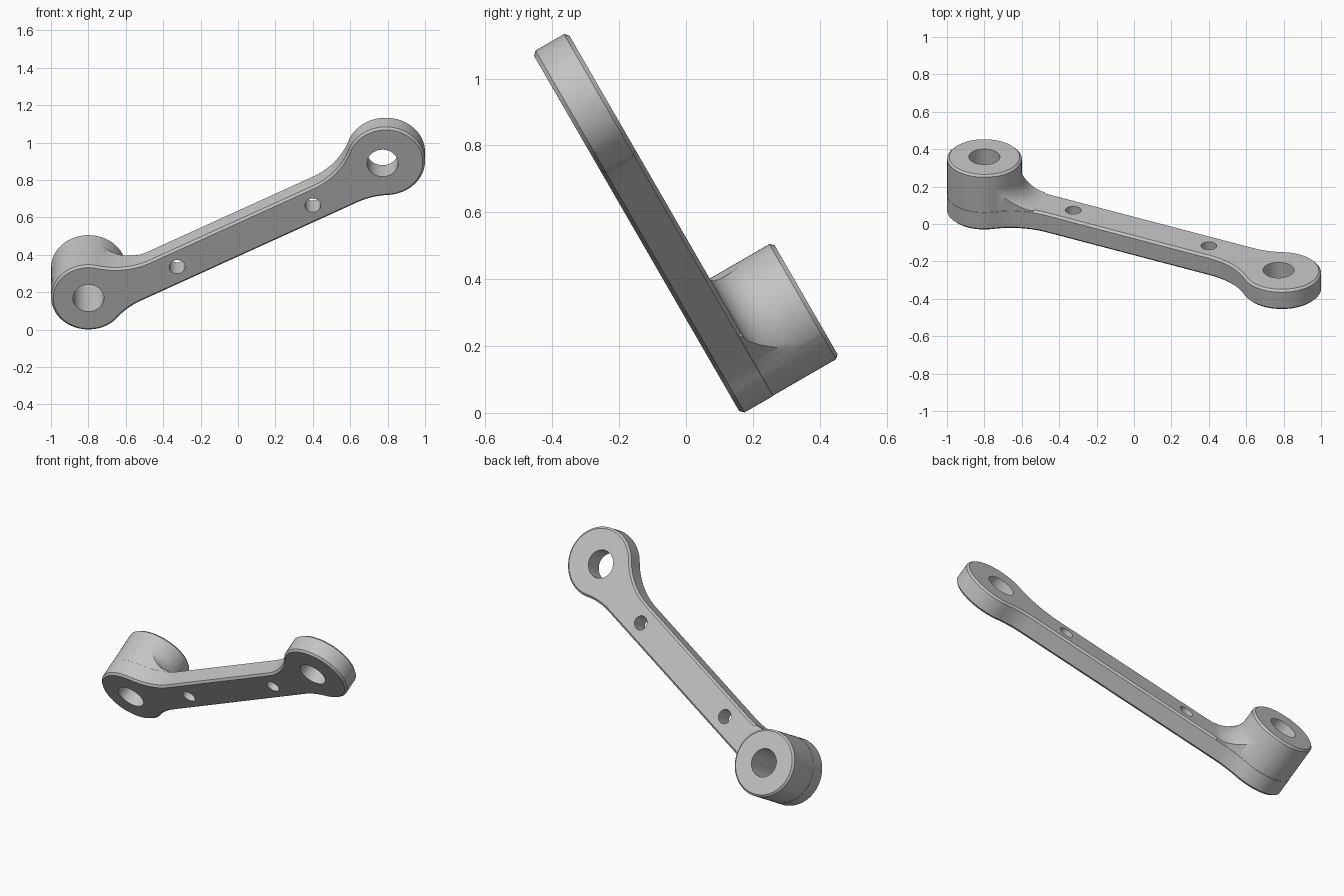
import bpy, bmesh
from math import atan2, atan, cos, sin, sqrt, pi, radians
from mathutils import Matrix, Vector

if "Cube" in bpy.data.objects:
    bpy.data.objects.remove(bpy.data.objects["Cube"])

THICK, DEPTH, CHAMFER = 0.122, 0.34, 0.012
HALF_WIDTH, BLEND = 0.1, 0.4
BOSS, EYE = (-0.877, 0.05), (0.921, 0.055)
BOSS_R, EYE_R = 0.2, 0.21

# Link frame: u along the arm, w across it, d from the front face to the back
a = atan(0.525)
across, back = Vector((0, -0.5, 0.866)), Vector((0, 0.866, 0.5))
side = Vector((1, 0, 0))
origin = Vector((0, 0.162, 0)) + across * 0.558
axis_u = side * cos(a) + across * sin(a)
axis_w = across * cos(a) - side * sin(a)
FRAME = Matrix((axis_u, axis_w, back)).transposed()

grey = bpy.data.materials.new("plain grey")
grey.use_nodes = True
grey.diffuse_color = (0.55, 0.55, 0.55, 1)
grey.node_tree.nodes["Principled BSDF"].inputs["Base Color"].default_value = (0.55, 0.55, 0.55, 1)


def arc(centre, radius, start, end, steps):
    return [(centre[0] + radius * cos(start + (end - start) * i / steps),
             centre[1] + radius * sin(start + (end - start) * i / steps))
            for i in range(steps + 1)]


def end_outline(u, w, radius, inset):
    """Round end blended into the arm, from its lower edge to its upper edge."""
    R, h, r = radius - inset, HALF_WIDTH - inset, BLEND + inset
    low, high = h + r + w, h + r - w
    du_low = sqrt((R + r) ** 2 - low ** 2)
    du_high = sqrt((R + r) ** 2 - high ** 2)
    ang_low, ang_high = atan2(low, du_low), atan2(-high, du_high)
    return (arc((u - du_low, -h - r), r, pi / 2, ang_low, 14)
            + arc((u, w), R, ang_low - pi, ang_high + pi, 72)[1:-1]
            + arc((u - du_high, h + r), r, ang_high, -pi / 2, 14))


def outline(inset=0.0):
    eye = end_outline(*EYE, EYE_R, inset)
    boss = end_outline(-BOSS[0], -BOSS[1], BOSS_R, inset)
    return eye + [(-u, -w) for u, w in boss]


def circle(centre, radius, steps=96):
    return arc(centre, radius, 0, 2 * pi, steps)[:-1]


def loft(name, sections):
    """Closed solid through (points, depth) sections."""
    bm = bmesh.new()
    rings = [[bm.verts.new(origin + FRAME @ Vector((u, w, d))) for u, w in pts]
             for pts, d in sections]
    for r1, r2 in zip(rings, rings[1:]):
        for i in range(len(r1)):
            bm.faces.new((r1[i - 1], r1[i], r2[i], r2[i - 1]))
    bm.faces.new(rings[0])
    bm.faces.new(rings[-1])
    bmesh.ops.recalc_face_normals(bm, faces=bm.faces)
    mesh = bpy.data.meshes.new(name)
    bm.to_mesh(mesh)
    bm.free()
    mesh.materials.append(grey)
    obj = bpy.data.objects.new(name, mesh)
    bpy.context.collection.objects.link(obj)
    return obj


def combine(target, tool, operation):
    mod = target.modifiers.new("combine", 'BOOLEAN')
    mod.operation, mod.solver, mod.object = operation, 'EXACT', tool
    bpy.context.view_layer.objects.active = target
    bpy.ops.object.modifier_apply(modifier=mod.name)
    bpy.data.objects.remove(tool)


# Flat link plate with chamfered rims
link = loft("link_arm", [(outline(CHAMFER), 0), (outline(), CHAMFER),
                         (outline(), THICK - CHAMFER), (outline(CHAMFER), THICK)])

# Raised boss with a flared foot, trimmed to the plate outline
foot = 0.125
profile = [(BOSS_R + foot, THICK / 2)]
profile += [(BOSS_R + foot * (1 - sin(t)), THICK - 0.0005 + foot * (1 - cos(t)))
            for t in (pi / 2 * i / 12 for i in range(13))]
profile += [(BOSS_R, DEPTH - CHAMFER), (BOSS_R - CHAMFER, DEPTH)]
boss = loft("boss", [(circle(BOSS, r), d) for r, d in profile])
trim = loft("boss_trim", [(outline(0.001), 0.05), (outline(0.001), 0.4)])
combine(boss, trim, 'INTERSECT')
combine(link, boss, 'UNION')

# Two pivot bores and two small holes
for centre, radius in ((BOSS, 0.083), ((0.903, 0.057), 0.083),
                       ((-0.367, 0), 0.042), ((0.452, 0), 0.042)):
    bore = loft("bore", [(circle(centre, radius, 64), -0.1),
                         (circle(centre, radius, 64), 0.5)])
    combine(link, bore, 'DIFFERENCE')

bpy.ops.object.select_all(action='DESELECT')
link.select_set(True)
bpy.context.view_layer.objects.active = link
bpy.ops.object.shade_smooth_by_angle(angle=radians(30))
